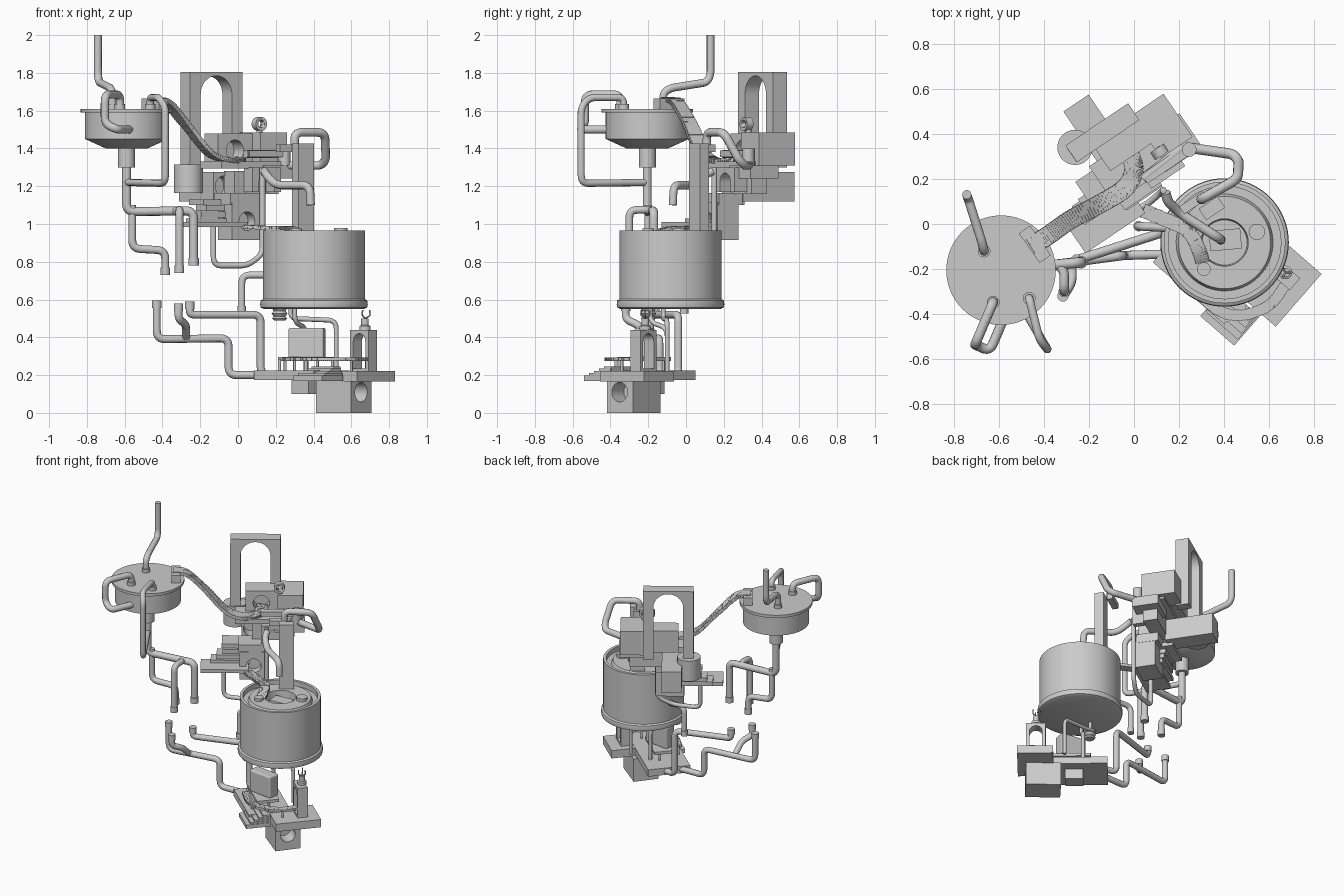
import bpy, bmesh, math
from mathutils import Vector, Matrix

if "Cube" in bpy.data.objects:
    bpy.data.objects.remove(bpy.data.objects["Cube"])

UP, LOW = 34, -41   # plan rotation of upper and lower machinery

def select(ob):
    bpy.ops.object.select_all(action='DESELECT')
    ob.select_set(True)
    bpy.context.view_layer.objects.active = ob

def finish(name, bm, loc=(0, 0, 0), deg=0, smooth=True):
    bmesh.ops.recalc_face_normals(bm, faces=bm.faces)
    me = bpy.data.meshes.new(name)
    bm.to_mesh(me)
    bm.free()
    ob = bpy.data.objects.new(name, me)
    bpy.context.collection.objects.link(ob)
    ob.location = loc
    ob.rotation_euler = (0, 0, math.radians(deg))
    select(ob)
    if smooth:
        bpy.ops.object.shade_smooth_by_angle(angle=math.radians(35))
    return ob

def box(name, x, y, z0, z1, sx, sy, deg=0):
    bm = bmesh.new()
    bmesh.ops.create_cube(bm, size=1, matrix=Matrix.Diagonal((sx, sy, z1 - z0, 1)))
    return finish(name, bm, (x, y, (z0 + z1) / 2), deg, False)

def lathe(name, x, y, profile, seg=48):
    bm = bmesh.new()
    vs = [bm.verts.new((r, 0, z)) for r, z in profile]
    es = [bm.edges.new(p) for p in zip(vs, vs[1:])]
    bmesh.ops.spin(bm, geom=vs + es, axis=(0, 0, 1), cent=(0, 0, 0), steps=seg, angle=2 * math.pi)
    bmesh.ops.remove_doubles(bm, verts=bm.verts, dist=1e-4)
    return finish(name, bm, (x, y, 0))

def cyl(name, x, y, z0, z1, r, seg=32):
    return lathe(name, x, y, [(0, z0), (r, z0), (r, z1), (0, z1)], seg)

def arch(name, x, y, z0, z1, w, d, opening, top, deg, sill=0):
    """Frame with a round-topped opening through local y."""
    r, zc, b = opening / 2, z1 - top - opening / 2, w / 2
    pts = [(-b, z0), (-b, z1), (b, z1), (b, z0), (r, z0)]
    pts += [(r * math.cos(i * math.pi / 16), zc + r * math.sin(i * math.pi / 16)) for i in range(17)]
    pts += [(-r, z0)]
    bm = bmesh.new()
    f = bm.faces.new([bm.verts.new((px, -d / 2, pz)) for px, pz in pts])
    g = bmesh.ops.extrude_face_region(bm, geom=[f])
    bmesh.ops.translate(bm, vec=(0, d, 0), verts=[v for v in g['geom'] if isinstance(v, bmesh.types.BMVert)])
    if sill:
        box(name + "_sill", x, y, z0, z0 + sill, w, d, deg)
    return finish(name, bm, (x, y, 0), deg)

def bore(ob, x, y, z, r, depth, direction):
    """Blind round hole drilled into a housing."""
    bm = bmesh.new()
    bmesh.ops.create_cone(bm, cap_ends=True, segments=32, radius1=r, radius2=r, depth=depth)
    cut = finish("bore_cutter", bm, (x, y, z))
    cut.rotation_euler = Vector(direction).to_track_quat('Z', 'Y').to_euler()
    cut.hide_render = True
    m = ob.modifiers.new("bore", 'BOOLEAN')
    m.object, m.operation, m.solver = cut, 'DIFFERENCE', 'EXACT'
    select(ob)
    bpy.ops.object.modifier_apply(modifier=m.name)
    bpy.data.objects.remove(cut)

def pipe(name, pts, r=0.021, bend=0.045, collars=()):
    pts = [Vector(p) for p in pts]
    path = [pts[0]]
    for a, b, c in zip(pts, pts[1:], pts[2:]):
        k = min(bend, (a - b).length * .48, (c - b).length * .48)
        p, q = b + (a - b).normalized() * k, b + (c - b).normalized() * k
        path += [p.lerp(b, t).lerp(b.lerp(q, t), t) for t in (i / 6 for i in range(7))]
    path.append(pts[-1])
    cu = bpy.data.curves.new(name, 'CURVE')
    cu.dimensions, cu.bevel_depth, cu.bevel_resolution, cu.use_fill_caps = '3D', r, 3, True
    sp = cu.splines.new('POLY')
    sp.points.add(len(path) - 1)
    for s, p in zip(sp.points, path):
        s.co = (*p, 1)
    ob = bpy.data.objects.new(name, cu)
    bpy.context.collection.objects.link(ob)
    select(ob)
    bpy.ops.object.convert(target='MESH')
    bpy.ops.object.shade_smooth_by_angle(angle=math.radians(40))
    for i in collars:
        cyl(name + "_collar", pts[i].x, pts[i].y, pts[i].z - .02, pts[i].z + .02, r + .004, 20)

def chain(name, pts, w, h, n):
    """Flat ribbed conduit: alternating wide and narrow links along a smooth path."""
    P = [Vector(p) for p in pts]
    P = [2 * P[0] - P[1]] + P + [2 * P[-1] - P[-2]]
    def at(t):
        i = min(int(t), len(P) - 4); t -= i
        a, b, c, d = P[i:i + 4]
        return .5 * (2 * b + (c - a) * t + (2 * a - 5 * b + 4 * c - d) * t * t + (3 * b - a - 3 * c + d) * t ** 3)
    path = [at(i / n * (len(pts) - 1)) for i in range(n + 1)]
    bm = bmesh.new()
    for i, (a, b) in enumerate(zip(path, path[1:])):
        X = (b - a).normalized()
        Y = Vector((0, 0, 1)).cross(X).normalized()
        R = Matrix((X, Y, X.cross(Y))).transposed().to_4x4()
        s = 1 if i % 2 else .93
        bmesh.ops.create_cube(bm, size=1, matrix=Matrix.Translation((a + b) / 2) @ R @
                              Matrix.Diagonal(((b - a).length * 1.1, w * s, h * s, 1)))
    finish(name, bm, smooth=False)

# Left tank with funnel neck
TX, TY = -.59, -.205
lathe("tank", TX, TY, [(0, 1.3), (.045, 1.3), (.045, 1.4), (.11, 1.4), (.22, 1.45), (.22, 1.59),
                       (.243, 1.59), (.243, 1.61), (0, 1.61)], 64)
box("tank_conduit_clamp", -.44, -.09, 1.61, 1.665, .06, .16, 35)
for x, y in ((-.665, -.12), (-.625, -.347), (-.465, -.33)):
    cyl("tank_nozzle", x, y, 1.6, 1.635, .028, 24)

# Pipes around the tank
pipe("inlet_pipe", [(-.665, -.12, 1.6), (-.665, -.12, 1.695), (-.675, -.08, 1.72), (-.735, .11, 1.75), (-.742, .13, 1.79), (-.742, .13, 2)])
pipe("tank_loop_pipe", [(-.625, -.347, 1.6), (-.625, -.347, 1.685), (-.705, -.535, 1.685), (-.705, -.535, 1.53),
                        (-.64, -.565, 1.5), (-.57, -.40, 1.5)], .022)
pipe("tank_bypass_pipe", [(-.465, -.33, 1.6), (-.465, -.33, 1.67), (-.42, -.51, 1.67), (-.385, -.555, 1.62),
                          (-.385, -.555, 1.215), (TX, TY, 1.22)], .019)
pipe("tank_drain_pipe", [(TX, TY, 1.31), (TX, TY, 1.065), (-.235, -.17, 1.07), (-.235, -.17, .8)], .024, collars=[-1])
pipe("drain_branch_middle", [(-.34, -.18, 1.065), (-.31, -.21, 1.075), (-.31, -.3, 1.075), (-.31, -.3, .76)], collars=[-1])
pipe("drain_branch_left", [(-.56, -.2, 1.1), (-.56, -.2, .87), (-.385, -.175, .86), (-.385, -.175, .75)], collars=[-1])

# Lower feed pipes
pipe("feed_pipe_left", [(-.43, -.19, .575), (-.43, -.19, .39), (-.05, -.14, .395), (-.05, -.14, .2), (.25, -.13, .2)],
     collars=[0])
pipe("feed_pipe_middle", [(-.315, -.32, .56), (-.315, -.32, .495), (-.275, -.26, .47), (-.275, -.18, .4)],
     collars=[0])
pipe("feed_pipe_right", [(-.255, -.16, .57), (-.255, -.16, .52), (.12, -.04, .52), (.12, -.04, .2), (.25, -.06, .2)],
     collars=[0])

# Main drum
DX, DY = .402, -.082
lathe("drum", DX, DY, [(0, .56), (.265, .55), (.282, .558), (.285, .575), (.282, .595), (.27, .602), (.27, .965),
                       (.25, .965), (.25, .93), (.215, .93), (.205, .955), (.105, .955), (.1, .87), (0, .87)], 64)
box("drum_core", .405, -.07, .87, .93, .14, .09, 5)
cyl("drum_cap", .545, -.035, .93, .978, .036)
cyl("drum_port", .31, -.2, .93, .975, .03)
chain("drum_conduit", [(.31, -.2, .93), (.29, -.12, .97), (.24, -.03, .98), (.16, .01, .98), (.04, .06, .985)], .065, .02, 70)
lathe("drum_outlet", .22, -.2, [(0, .49), (.03, .49), (.04, .5), (.03, .51), (.042, .525), (.032, .54), (.045, .56), (0, .56)], 24)
pipe("drum_small_pipe", [(.28, -.12, .57), (.28, -.12, .5), (.52, -.1, .49), (.52, -.1, .22)], .013)
pipe("drum_second_pipe", [(.3, -.19, .57), (.3, -.19, .48), (.36, -.1, .45), (.36, -.1, .22)], .013)
pipe("drum_side_pipe", [(.2, -.02, .73), (.02, -.01, .73), (.02, -.01, .545)], .019, collars=[-1])
pipe("return_pipe", [(.13, .15, 1.3), (.13, .15, .84), (.05, .08, .78), (-.13, .02, .78), (-.13, .02, 1)], .015)

# Lower base plates, motor and fins
box("base_plate", .337, -.198, .175, .225, .42, .29, LOW)
box("base_plate_right", .64, -.26, .165, .222, .24, .31, LOW)
box("under_box", .36, -.19, .1, .175, .12, .1, LOW)
m = box("lower_motor", .56, -.277, 0, .168, .235, .175, -38)
bore(m, .65, -.35, .11, .052, .2, (.79, -.62, 0))
for i in range(5):
    box("base_fin", .425 + i * .01, -.41 + i * .012, .17 + i * .012, .198 + i * .012, .2 - i * .01, .17 - i * .03, LOW)
arch("lower_stand", .665, -.225, .22, .44, .13, .07, .085, .02, LOW, .015)
lathe("lower_valve", .672, -.215, [(0, .44), (.03, .44), (.03, .46), (.02, .465), (.02, .5), (0, .5)], 20)
for a in (0, 120, 240):
    c, s = math.cos(math.radians(a)), math.sin(math.radians(a))
    pipe("valve_claw", [(.672, -.215, .5), (.672 + .028 * c, -.215 + .028 * s, .515), (.672 + .025 * c, -.215 + .025 * s, .545)], .004, .01)
b = box("lower_capsule", .365, -.22, .29, .45, .19, .085, LOW + 33)
bv = b.modifiers.new("round", 'BEVEL'); bv.width, bv.segments = .012, 3
chain("base_conduit", [(.25, -.27, .285), (.36, -.375, .285), (.47, -.405, .285), (.6, -.36, .285), (.685, -.25, .285)], .05, .018, 100)
box("capsule_shelf", .36, -.22, .275, .295, .26, .15, LOW)
for x, y in ((.22, -.2), (.25, -.27), (.3, -.12), (.36, -.35), (.42, -.24), (.5, -.37), (.6, -.34), (.68, -.26)):
    cyl("base_pin", x, y, .2, .285, .008, 12)

# Upper arch frame, cylinder and housings
arch("tall_frame", -.14, .405, 1.3, 1.805, .335, .09, .2, .02, UP)
box("frame_column", -.25, .32, 1.3, 1.77, .06, .07, UP)
cyl("frame_cylinder", -.262, .34, 1.165, 1.315, .078)
m = box("rear_motor", -.165, .4, 1.12, 1.275, .135, .33, UP)
bore(m, -.075, .265, 1.2, .055, .16, (.57, -.82, 0))
box("upper_block", .125, .435, 1.31, 1.485, .17, .23, UP)
m = box("upper_housing", -.05, .35, 1.32, 1.48, .22, .13, UP)
bore(m, -.02, .3, 1.39, .055, .16, (.57, -.82, 0))
box("upper_deck", .03, .29, 1.295, 1.33, .42, .2, UP)
box("upper_beam", .07, .31, 1.16, 1.28, .28, .1, UP)
arch("beam_bracket", .13, .24, 1.17, 1.3, .18, .08, .1, .03, UP)
box("upper_side_block", .17, .36, 1.24, 1.31, .2, .18, UP)
box("upper_crossbar", .15, .27, 1.355, 1.39, .25, .05, UP)

# Valve wheel on the deck
cyl("wheel_stem", .113, .33, 1.33, 1.5, .016, 16)
bm = bmesh.new()
bmesh.ops.create_cone(bm, cap_ends=True, segments=28, radius1=.036, radius2=.036, depth=.04)
w = finish("valve_wheel", bm, (.113, .32, 1.53))
w.rotation_euler = (math.radians(90), 0, math.radians(UP))
bore(w, .113, .32, 1.53, .02, .1, (.56, -.83, 0))
cyl("side_knob", .245, .33, 1.31, 1.4, .032)
pipe("cross_pipe", [(.04, .2, 1.37), (.13, .27, 1.37), (.22, .34, 1.37)], .022)

# Mid motor and left slide blocks
m = box("mid_motor", .01, .17, .915, 1.115, .19, .135, UP)
bore(m, .047, .115, 1.015, .05, .12, (.57, -.82, 0))
box("mid_mount", .0, .18, 1.1, 1.165, .2, .15, UP)
box("slide_plate", -.13, .03, .985, 1.01, .32, .17, UP)
for i in range(3):
    box("slide_block", -.14 + i * .01, .11 + i * .02, 1.0 + i * .035, 1.03 + i * .035, .26 - i * .04, .1, UP)
box("slide_tower", -.13, .19, 1.1, 1.13, .22, .14, UP)

# Drum support arm
box("support_arm", .345, .07, .93, 1.425, .1, .06, UP)
box("support_arm_head", .27, .1, 1.38, 1.42, .14, .04, UP)
pipe("arm_loop_pipe", [(.3, .11, 1.4), (.3, .11, 1.485), (.46, .2, 1.485), (.465, .28, 1.34), (.44, .31, 1.31), (.23, .34, 1.31)], .023)
pipe("drum_feed_pipe", [(.14, .14, 1.28), (.15, .1, 1.26), (.2, .05, 1.205), (.38, -.065, 1.205), (.385, -.07, 1.1)], .022)

# Large hanging conduit between tank and deck
chain("hanging_conduit", [(-.46, -.1, 1.66), (-.38, -.05, 1.645), (-.28, .02, 1.53), (-.15, .09, 1.375),
                          (-.04, .16, 1.335), (0, .25, 1.34), (-.04, .35, 1.345)], .085, .024, 140)
